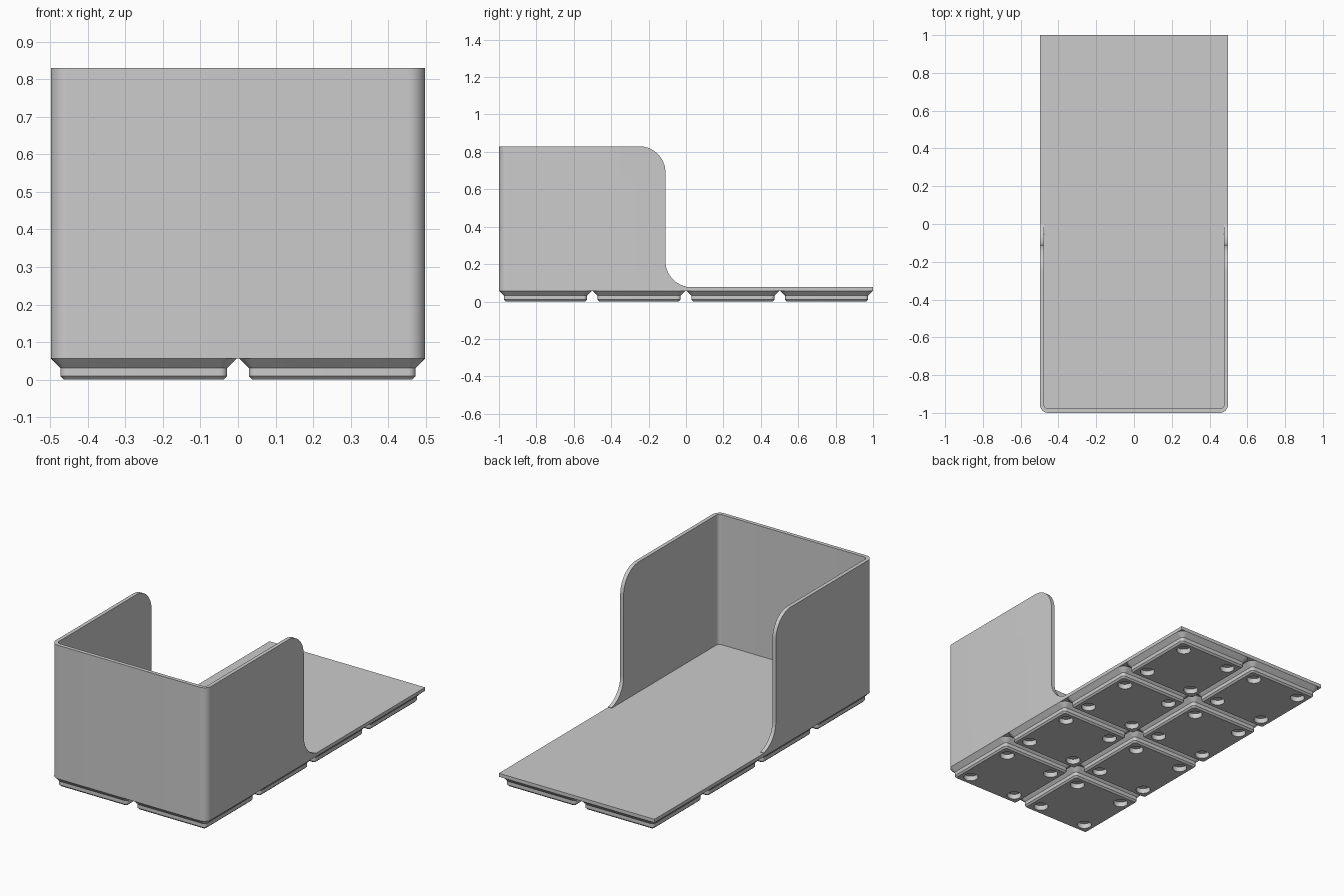
import bpy, bmesh
from math import cos, sin, pi, radians
from mathutils import Matrix

cube = bpy.data.objects.get("Cube")
if cube:
    bpy.data.objects.remove(cube)

grey = bpy.data.materials.new("light grey plastic")
grey.use_nodes = True
colour = (0.6, 0.6, 0.6, 1)
grey.diffuse_color = colour
grey.node_tree.nodes["Principled BSDF"].inputs["Base Color"].default_value = colour

PITCH = 0.5015                  # spacing of the grid feet
HALF_X, WALL = 0.4985, 0.022
BASE_Z, FLOOR_Z, TOP_Z = 0.057, 0.077, 0.83


def arc(cx, cy, r, start, end, steps=12):
    """Points on a circle between two angles in degrees."""
    angles = [radians(start + (end - start) * i / steps) for i in range(steps + 1)]
    return [(cx + r * cos(a), cy + r * sin(a)) for a in angles]


def loft(name, rings):
    """Closed solid through rings of equal point count."""
    bm = bmesh.new()
    loops = [[bm.verts.new(p) for p in ring] for ring in rings]
    for low, high in zip(loops, loops[1:]):
        for i in range(len(low)):
            j = (i + 1) % len(low)
            bm.faces.new((low[i], low[j], high[j], high[i]))
    bm.faces.new(loops[0][::-1])
    bm.faces.new(loops[-1])
    bmesh.ops.recalc_face_normals(bm, faces=bm.faces)
    mesh = bpy.data.meshes.new(name)
    bm.to_mesh(mesh)
    bm.free()
    mesh.materials.append(grey)
    obj = bpy.data.objects.new(name, mesh)
    bpy.context.collection.objects.link(obj)
    return obj


def boolean(obj, cutter, operation):
    """Apply a boolean and discard the cutter."""
    mod = obj.modifiers.new("cut", "BOOLEAN")
    mod.operation, mod.solver, mod.object = operation, "EXACT", cutter
    bpy.context.view_layer.objects.active = obj
    bpy.ops.object.modifier_apply(modifier=mod.name)
    bpy.data.objects.remove(cutter)


def smooth(obj):
    bpy.ops.object.select_all(action="DESELECT")
    obj.select_set(True)
    bpy.context.view_layer.objects.active = obj
    bpy.ops.object.shade_smooth_by_angle(angle=radians(25))


def footprint(half, front, back, r):
    """Plan outline with rounded front corners and a square back."""
    return (arc(-half + r, front + r, r, 180, 270)
            + arc(half - r, front + r, r, 270, 360)
            + [(half, back), (-half, back)])


def prism(name, outline, z0, z1):
    return loft(name, [[(x, y, z) for x, y in outline] for z in (z0, z1)])


# Bin body: solid block, hollowed with an open back
body = prism("bin_body", footprint(HALF_X, -1, 1, 0.045), BASE_Z, TOP_Z + 0.1)
hollow = prism("hollow_cutter",
               footprint(HALF_X - WALL, -1 + WALL, 1.2, 0.045 - WALL), FLOOR_Z, 1.2)
boolean(body, hollow, "DIFFERENCE")

# Side silhouette: rounded top corner, concave sweep down to the floor
R, EDGE = 0.14, -0.11
sweep = [p for p in arc(EDGE + R, FLOOR_Z + R, R, 180, 270, 24) if p[0] < 0]
side = ([(-1.2, 0), (-1.2, TOP_Z)] + arc(EDGE - R, TOP_Z - R, R, 90, 0, 16)
        + sweep + [(0, FLOOR_Z + 0.003), (0, FLOOR_Z), (1.2, FLOOR_Z), (1.2, 0)])
silhouette = loft("silhouette_cutter",
                  [[(x, y, z) for y, z in side] for x in (-0.7, 0.7)])
boolean(body, silhouette, "INTERSECT")
smooth(body)


def rounded_square(half, r, z):
    k = half - r
    pts = []
    for i, (sx, sy) in enumerate([(1, 1), (-1, 1), (-1, -1), (1, -1)]):
        pts += arc(sx * k, sy * k, r, 90 * i, 90 * i + 90, 8)
    return [(x, y, z) for x, y in pts]


# Stepped grid foot with four round magnet holes
foot = loft("grid_foot", [rounded_square(0.2125, 0.0095, 0),
                          rounded_square(0.222, 0.019, 0.0095),
                          rounded_square(0.222, 0.019, 0.031),
                          rounded_square(0.2478, 0.0448, BASE_Z)])
for sx in (-1, 1):
    for sy in (-1, 1):
        hole = prism("hole_cutter", arc(sx * 0.155, sy * 0.155, 0.039, 0, 348.75, 31),
                     -0.02, 0.029)
        boolean(foot, hole, "DIFFERENCE")
smooth(foot)

# Two by four grid of feet
for col in range(2):
    for row in range(4):
        copy = foot if (col, row) == (0, 0) else foot.copy()
        if copy is not foot:
            bpy.context.collection.objects.link(copy)
        copy.matrix_world = Matrix.Translation(
            ((col - 0.5) * PITCH, (row - 1.5) * PITCH, 0))
